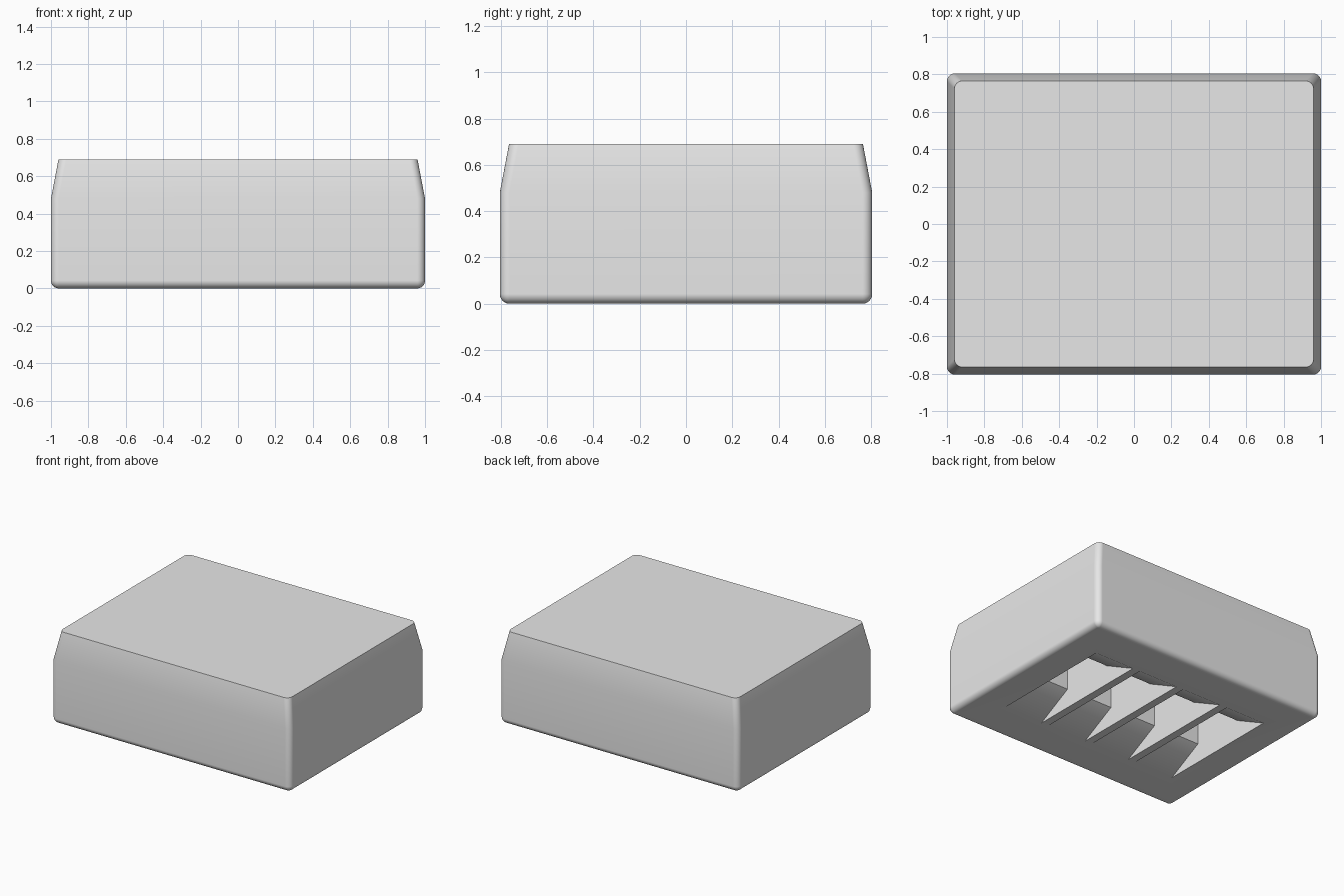
import bpy
import bmesh
import math

cube = bpy.data.objects.get("Cube")
if cube:
    bpy.data.objects.remove(cube, do_unlink=True)

HALF_X, HALF_Y, HEIGHT = 1.0, 0.805, 0.69
FILLET = 0.042

grey = bpy.data.materials.new("light grey plastic")
grey.use_nodes = True
grey.diffuse_color = (0.8, 0.8, 0.8, 1)
grey.node_tree.nodes["Principled BSDF"].inputs["Base Color"].default_value = (0.8, 0.8, 0.8, 1)


def make_object(name, bm):
    bmesh.ops.recalc_face_normals(bm, faces=bm.faces)
    mesh = bpy.data.meshes.new(name)
    bm.to_mesh(mesh)
    bm.free()
    mesh.materials.append(grey)
    obj = bpy.data.objects.new(name, mesh)
    bpy.context.collection.objects.link(obj)
    return obj


def rounded_ring(bm, inset, radius, z, steps=6):
    """Rounded rectangle of vertices at height z."""
    ring = []
    for i, (sx, sy) in enumerate([(1, 1), (-1, 1), (-1, -1), (1, -1)]):
        cx = sx * (HALF_X - inset - radius)
        cy = sy * (HALF_Y - inset - radius)
        for k in range(steps + 1):
            a = math.pi / 2 * (i + k / steps)
            ring.append(bm.verts.new((cx + radius * math.cos(a), cy + radius * math.sin(a), z)))
    return ring


# Housing: filleted underside, straight walls, tapered upper walls
bm = bmesh.new()
rings = []
for k in range(7):
    a = math.pi / 2 * k / 6
    inset = FILLET * (1 - math.sin(a))
    rings.append(rounded_ring(bm, inset, max(FILLET - inset, 0.004), FILLET * (1 - math.cos(a))))
rings.append(rounded_ring(bm, 0, FILLET, 0.48))
rings.append(rounded_ring(bm, 0.04, FILLET, HEIGHT))
for low, high in zip(rings, rings[1:]):
    for j in range(len(low)):
        n = (j + 1) % len(low)
        bm.faces.new((low[j], low[n], high[n], high[j]))
bm.faces.new(rings[0])
bm.faces.new(rings[-1])
housing = make_object("housing", bm)

# Four slots in the underside: end ramps leading to a deep central well
half_profile = [(0.49, -0.05), (0.49, 0), (0.21, 0.145), (0.21, 0.35)]
profile = half_profile + [(-y, z) for y, z in reversed(half_profile)]
bm = bmesh.new()
for i in range(4):
    x = (i - 1.5) * 0.39
    face = bm.faces.new([bm.verts.new((x - 0.165, y, z)) for y, z in profile])
    moved = bmesh.ops.extrude_face_region(bm, geom=[face])["geom"]
    bmesh.ops.translate(bm, vec=(0.33, 0, 0),
                        verts=[v for v in moved if isinstance(v, bmesh.types.BMVert)])
cutter = make_object("slot_cutter", bm)
cutter.hide_render = True

bpy.ops.object.select_all(action='DESELECT')
housing.select_set(True)
bpy.context.view_layer.objects.active = housing
cut = housing.modifiers.new("slots", 'BOOLEAN')
cut.operation = 'DIFFERENCE'
cut.solver = 'EXACT'
cut.object = cutter
bpy.ops.object.modifier_apply(modifier=cut.name)
bpy.data.objects.remove(cutter, do_unlink=True)

# Smooth fillets, crisp edges
bpy.ops.object.shade_smooth_by_angle(angle=math.radians(30))
weighted = housing.modifiers.new("weighted_normals", 'WEIGHTED_NORMAL')
weighted.keep_sharp = True
